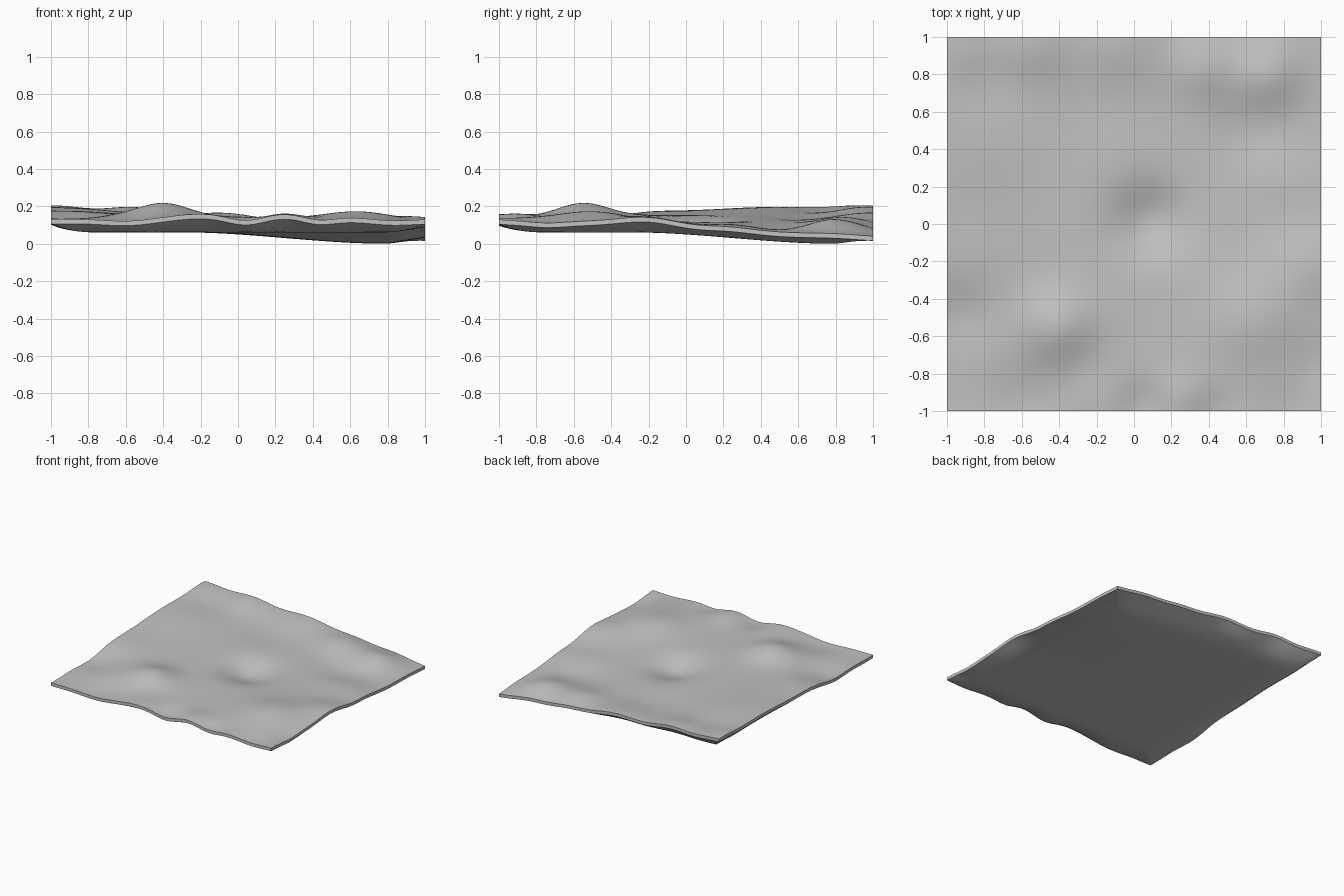
import bpy, bmesh, math

cube = bpy.data.objects.get("Cube")
if cube:
    bpy.data.objects.remove(cube, do_unlink=True)

SEGMENTS = 72
RIM = 0.025

# Hills and hollows: centre x, centre y, height, spread
FEATURES = [
    # main hill, central pit and the gentle swell around it
    (-.4, -.55, .07, .135), (.08, .02, -.075, .14), (.08, .02, .016, .35),
    # right side
    (.65, -.5, .05, .18), (.97, -.2, .045, .16), (1, -.75, -.012, .1),
    (.95, .22, .015, .13), (.75, .25, .012, .12), (.6, .48, -.015, .12),
    # back ridge
    (.72, .8, .06, .13), (.38, .84, .045, .13), (-.05, .97, .042, .18),
    (-.55, .95, .034, .13), (-.92, .9, .012, .1), (-.75, .75, -.012, .13),
    (-.2, .68, -.012, .16),
    # left side
    (-.85, .4, .015, .22), (-.95, -.5, -.035, .14), (-1, -.9, -.02, .18),
    (-.85, -.2, .01, .15),
    # front edge ripples
    (.3, -.9, .008, .5),
    (-.6, -.95, -.025, .14), (-.2, -.95, .015, .12), (.04, -.97, -.025, .09),
    (.25, -.92, .02, .1), (.43, -1, -.018, .08), (.82, -1, -.012, .1),
]


def smoothstep(low, high, value):
    t = min(max((value - low) / (high - low), 0), 1)
    return t * t * (3 - 2 * t)


def top_height(x, y):
    z = .135 - .045 * x - .01 * y - .035 * x * y
    for cx, cy, height, spread in FEATURES:
        z += height * math.exp(-((x - cx) ** 2 + (y - cy) ** 2) / (2 * spread ** 2))
    return z


def bottom_height(x, y):
    # Shallow bowl that curls up to meet the thin rim
    top = top_height(x, y)
    bowl = .067 - .061 * smoothstep(-.3, .8, x) * smoothstep(-.3, .8, y)
    bowl = min(bowl, top - RIM / 3)
    inset = min((1 - max(abs(x), abs(y))) / .22, 1)
    curl = (1 - inset) ** 2
    return bowl + (top - RIM - bowl) * curl


def add_sheet(bm, height):
    verts = bmesh.ops.create_grid(bm, x_segments=SEGMENTS, y_segments=SEGMENTS, size=1)["verts"]
    for v in verts:
        v.co.z = height(v.co.x, v.co.y)


# Terrain slab: top sheet, underside and rim
bm = bmesh.new()
add_sheet(bm, top_height)
add_sheet(bm, bottom_height)
border = [e for e in bm.edges if e.is_boundary]
bmesh.ops.bridge_loops(bm, edges=border)
bmesh.ops.recalc_face_normals(bm, faces=bm.faces)
lowest = min(v.co.z for v in bm.verts)
for v in bm.verts:
    v.co.z -= lowest

mesh = bpy.data.meshes.new("terrain")
bm.to_mesh(mesh)
bm.free()
terrain = bpy.data.objects.new("terrain", mesh)
bpy.context.collection.objects.link(terrain)

# Stone grey material
grey = bpy.data.materials.new("stone_grey")
grey.use_nodes = True
grey.diffuse_color = (.54, .54, .54, 1)
grey.node_tree.nodes["Principled BSDF"].inputs["Base Color"].default_value = (.54, .54, .54, 1)
mesh.materials.append(grey)

bpy.ops.object.select_all(action="DESELECT")
terrain.select_set(True)
bpy.context.view_layer.objects.active = terrain
bpy.ops.object.shade_smooth_by_angle(angle=math.radians(35))
